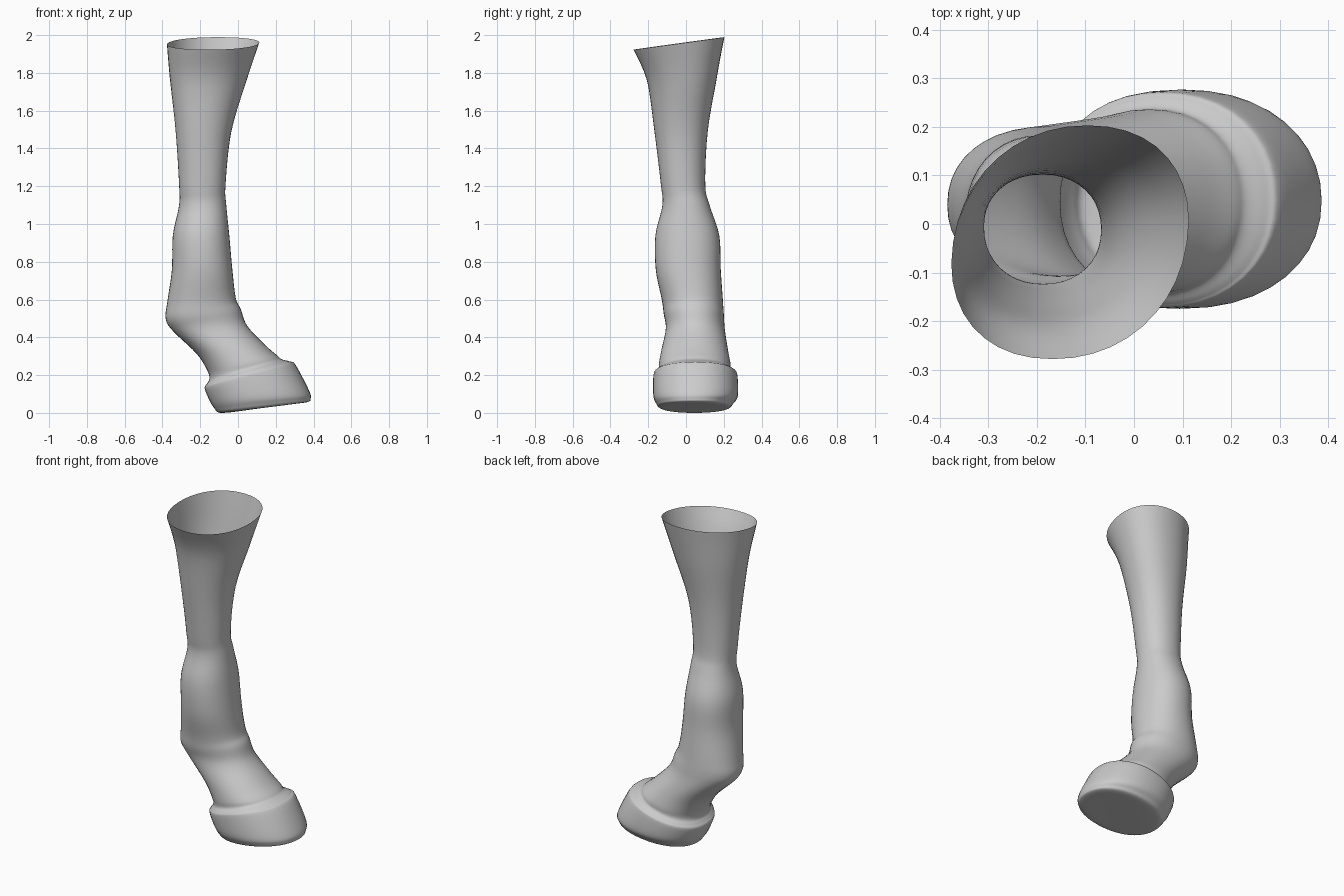
import bpy, bmesh, math
from mathutils import Vector

if "Cube" in bpy.data.objects:
    bpy.data.objects.remove(bpy.data.objects["Cube"])

SEG, SUB = 40, 5

# Rings: left x, left z, right x, right z, front y, back y
leg = [
    (-.375, 1.968, .112, 1.966, -.278, .203),
    (-.36, 1.78, .048, 1.78, -.208, .163),
    (-.33, 1.50, -.035, 1.50, -.167, .115),
    (-.312, 1.22, -.066, 1.22, -.133, .102),
    (-.312, 1.11, -.062, 1.11, -.125, .125),
    (-.345, .95, -.046, .95, -.162, .176),
    (-.35, .77, -.03, .77, -.16, .184),
    (-.374, .60, -.012, .62, -.128, .195),
    (-.383, .51, .015, .56, -.118, .20),
    (-.345, .445, .05, .47, -.107, .205),
    (-.22, .325, .15, .365, -.13, .222),
    (-.162, .235, .208, .315, -.143, .235),
    (-.152, .19, .232, .295, -.145, .238),
    (-.165, .165, .275, .283, -.165, .262),
    (-.176, .14, .305, .265, -.173, .273),
    (-.15, .075, .376, .13, -.173, .275),
    (-.125, .035, .385, .088, -.158, .25),
    (-.10, .012, .368, .068, -.135, .225),
    (-.03, .015, .26, .055, -.06, .14),
]


def catmull(a, b, c, d, t):
    return [.5 * (2*q + (r-p)*t + (2*p-5*q+4*r-s)*t*t + (3*q-p-3*r+s)*t**3)
            for p, q, r, s in zip(a, b, c, d)]


def ring(s):
    xl, zl, xr, zr, y0, y1 = s
    pts = []
    # upper leg is slightly sheared in plan, and its rim rises to the back
    shear = .15 * max(0, min(1, (zl - 1.3) / .6))
    tilt = .033 * max(0, (zl - 1.75) / .218)
    for i in range(SEG):
        a = 2 * math.pi * i / SEG
        c, n = math.cos(a), math.sin(a)
        u = math.copysign(abs(c) ** .93, c)
        v = math.copysign(abs(n) ** .93, n)
        w = (u + shear * v) / math.hypot(1, shear)
        pts.append(Vector(((xl+xr)/2 + (xr-xl)/2 * w,
                           (y0+y1)/2 + (y1-y0)/2 * v,
                           (zl+zr)/2 + (zr-zl)/2 * u + tilt * v)))
    return pts


def loft(name, sections):
    bm = bmesh.new()
    n = len(sections)
    prev = None
    for i in range(n - 1):
        quad = [sections[max(0, min(n-1, i+j))] for j in (-1, 0, 1, 2)]
        for k in range(SUB + (i == n - 2)):
            cur = [bm.verts.new(p) for p in ring(catmull(*quad, k / SUB))]
            if prev:
                for j in range(SEG):
                    m = (j + 1) % SEG
                    bm.faces.new((prev[j], cur[j], cur[m], prev[m]))
            prev = cur
    bm.faces.new(prev[::-1])  # sole centre; the top stays open
    for f in bm.faces:
        f.smooth = True
    bmesh.ops.recalc_face_normals(bm, faces=bm.faces)
    me = bpy.data.meshes.new(name)
    bm.to_mesh(me)
    bm.free()
    # stand on the ground
    low = min(v.co.z for v in me.vertices)
    for v in me.vertices:
        v.co.z -= low
    ob = bpy.data.objects.new(name, me)
    bpy.context.collection.objects.link(ob)
    return ob


# Open-topped leg with fetlock, pastern and hoof
loft("hoofed_leg", leg)
